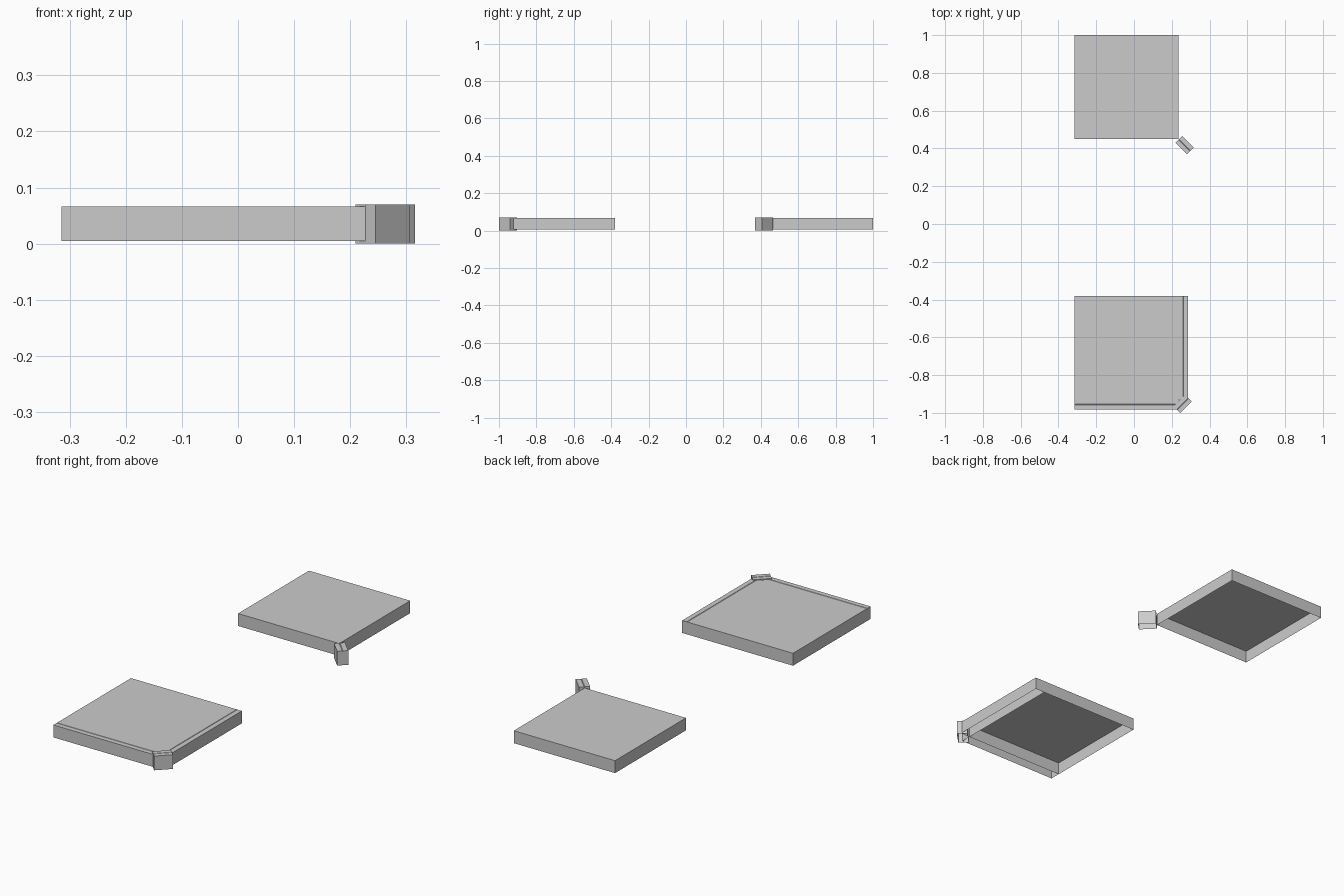
import bpy, bmesh
from math import radians
from mathutils import Matrix

if "Cube" in bpy.data.objects:
    bpy.data.objects.remove(bpy.data.objects["Cube"])

grey = bpy.data.materials.new("plain_grey")
grey.use_nodes = True
colour = (0.6, 0.6, 0.6, 1)
grey.diffuse_color = colour
grey.node_tree.nodes["Principled BSDF"].inputs["Base Color"].default_value = colour

LOW, HIGH = 0.005, 0.066
PANEL, TRIM = 0.55, 0.052


def finish(name, bm, location, angle=0):
    bm.transform(Matrix.Translation(location) @ Matrix.Rotation(radians(angle), 4, "Z"))
    mesh = bpy.data.meshes.new(name)
    bm.to_mesh(mesh)
    bm.free()
    mesh.materials.append(grey)
    bpy.context.collection.objects.link(bpy.data.objects.new(name, mesh))


def panel(name, x, y):
    """Thin square shell, open underneath."""
    bm = bmesh.new()
    bmesh.ops.create_cube(bm, size=1)
    bm.normal_update()
    bottom = [f for f in bm.faces if f.normal.z < -0.5]
    bmesh.ops.delete(bm, geom=bottom, context="FACES_ONLY")
    bm.transform(Matrix.Diagonal((PANEL, PANEL, HIGH - LOW, 1)))
    finish(name, bm, (x, y, (LOW + HIGH) / 2))


def strip(name, x, y, length, depth, low, high, angle=0, back=True):
    """Open-bottomed bar along x with a fine groove down the middle of its top."""
    d, g = depth / 2, 0.002
    profile = [(-d, low), (-d, high), (-g, high), (0, high - g), (g, high), (d, high)]
    if back:
        profile.append((d, low))
    bm = bmesh.new()
    left, right = [[bm.verts.new((s * length / 2, py, pz)) for py, pz in profile]
                   for s in (-1, 1)]
    for i in range(len(profile) - 1):
        bm.faces.new((left[i], right[i], right[i + 1], left[i + 1]))
    # End caps
    for ring, s in ((left, -1), (right, 1)):
        loop = ring if back else ring + [bm.verts.new((s * length / 2, d, low))]
        bm.faces.new(loop if s > 0 else loop[::-1])
    bmesh.ops.recalc_face_normals(bm, faces=bm.faces[:])
    finish(name, bm, (x, y, 0), angle)


# Square panels
panel("rear_panel", -0.04, 0.725)
panel("front_panel", -0.04, -0.655)

# Edge trims on two sides of the front panel
strip("front_trim", -0.04, -0.93 - TRIM / 2, PANEL, TRIM, LOW, HIGH, back=False)
strip("side_trim", 0.235 + TRIM / 2, -0.655, PANEL, TRIM, LOW, HIGH, 90, back=False)

# Diagonal corner blocks
strip("front_corner_block", 0.2575, -0.9525, 0.085, 0.05, 0, 0.07, 45)
strip("rear_corner_block", 0.2675, 0.4175, 0.085, 0.05, 0, 0.07, -45)
